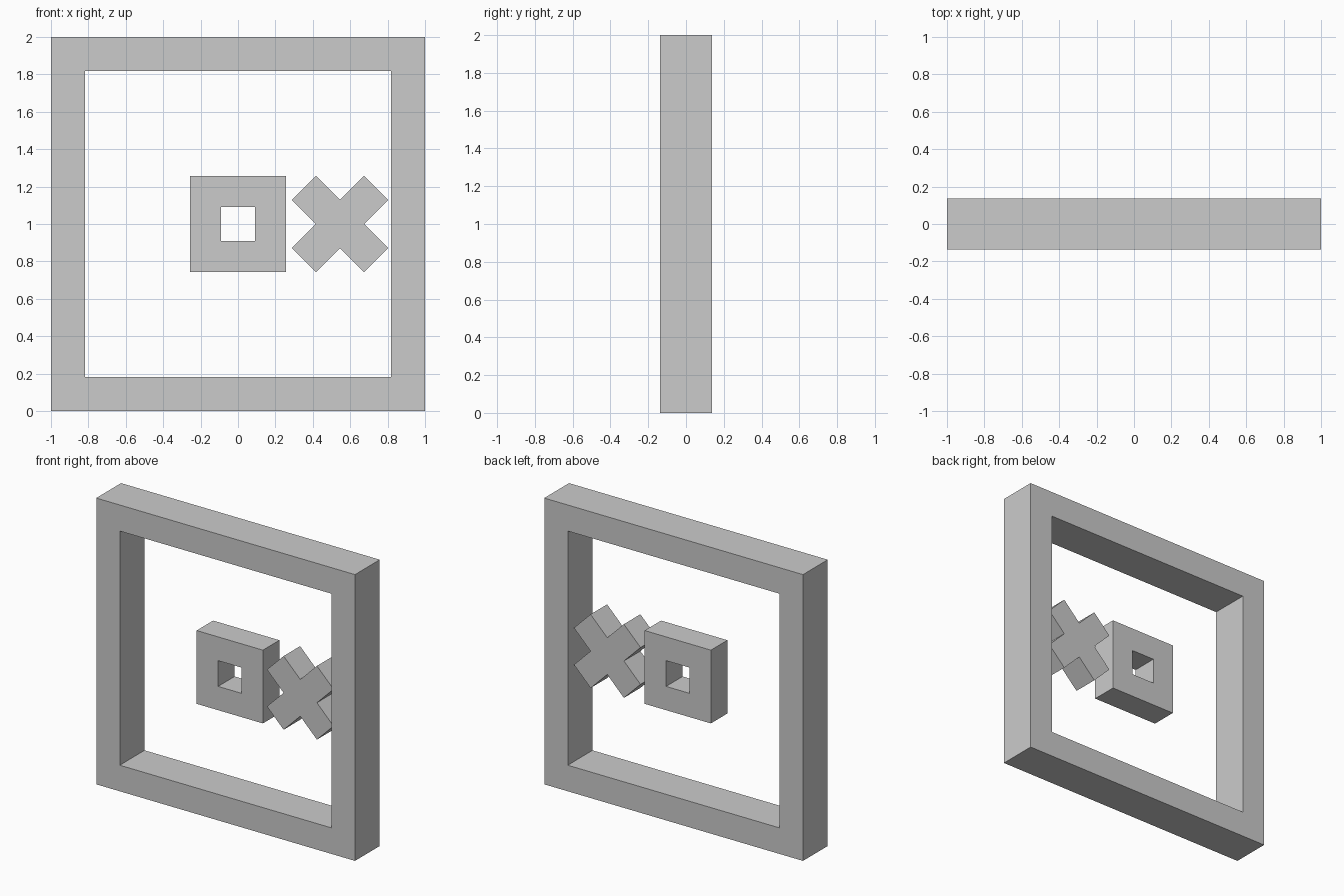
import bpy
import bmesh
from math import radians
from mathutils import Matrix

cube = bpy.data.objects.get("Cube")
if cube:
    bpy.data.objects.remove(cube, do_unlink=True)

# Single plain grey for every part
GREY = (0.6, 0.6, 0.6, 1.0)
grey = bpy.data.materials.new("plain_grey")
grey.use_nodes = True
grey.diffuse_color = GREY
grey.node_tree.nodes["Principled BSDF"].inputs["Base Color"].default_value = GREY


def extruded_grid(name, outer, inner, depth, keep, location, angle=0):
    """Extrude the kept cells of an upright three by three grid along y."""
    cuts = (-outer, -inner, inner, outer)
    bm = bmesh.new()
    verts = [[bm.verts.new((x, -depth / 2, z)) for z in cuts] for x in cuts]
    for i in range(3):
        for j in range(3):
            if keep(i, j):
                bm.faces.new((verts[i][j], verts[i + 1][j],
                              verts[i + 1][j + 1], verts[i][j + 1]))
    loose = [v for v in bm.verts if not v.link_faces]
    bmesh.ops.delete(bm, geom=loose, context='VERTS')
    back = bmesh.ops.extrude_face_region(bm, geom=bm.faces[:], use_keep_orig=True)
    moved = [g for g in back["geom"] if isinstance(g, bmesh.types.BMVert)]
    bmesh.ops.translate(bm, verts=moved, vec=(0, depth, 0))
    bmesh.ops.rotate(bm, verts=bm.verts[:], matrix=Matrix.Rotation(radians(angle), 3, 'Y'))
    bmesh.ops.recalc_face_normals(bm, faces=bm.faces[:])
    mesh = bpy.data.meshes.new(name)
    bm.to_mesh(mesh)
    bm.free()
    mesh.materials.append(grey)
    obj = bpy.data.objects.new(name, mesh)
    obj.location = location
    bpy.context.collection.objects.link(obj)
    return obj


def ring(i, j):
    return (i, j) != (1, 1)


def cross(i, j):
    return i == 1 or j == 1


# Large outer frame
extruded_grid("outer_frame", 1.0, 0.818, 0.273, ring, (0, 0, 1))

# Small square ring in the middle
extruded_grid("square_ring", 0.256, 0.09, 0.182, ring, (0, 0, 1))

# Diagonal cross beside the ring
extruded_grid("diagonal_cross", 0.273, 0.091, 0.182, cross, (0.545, 0, 1), 45)
